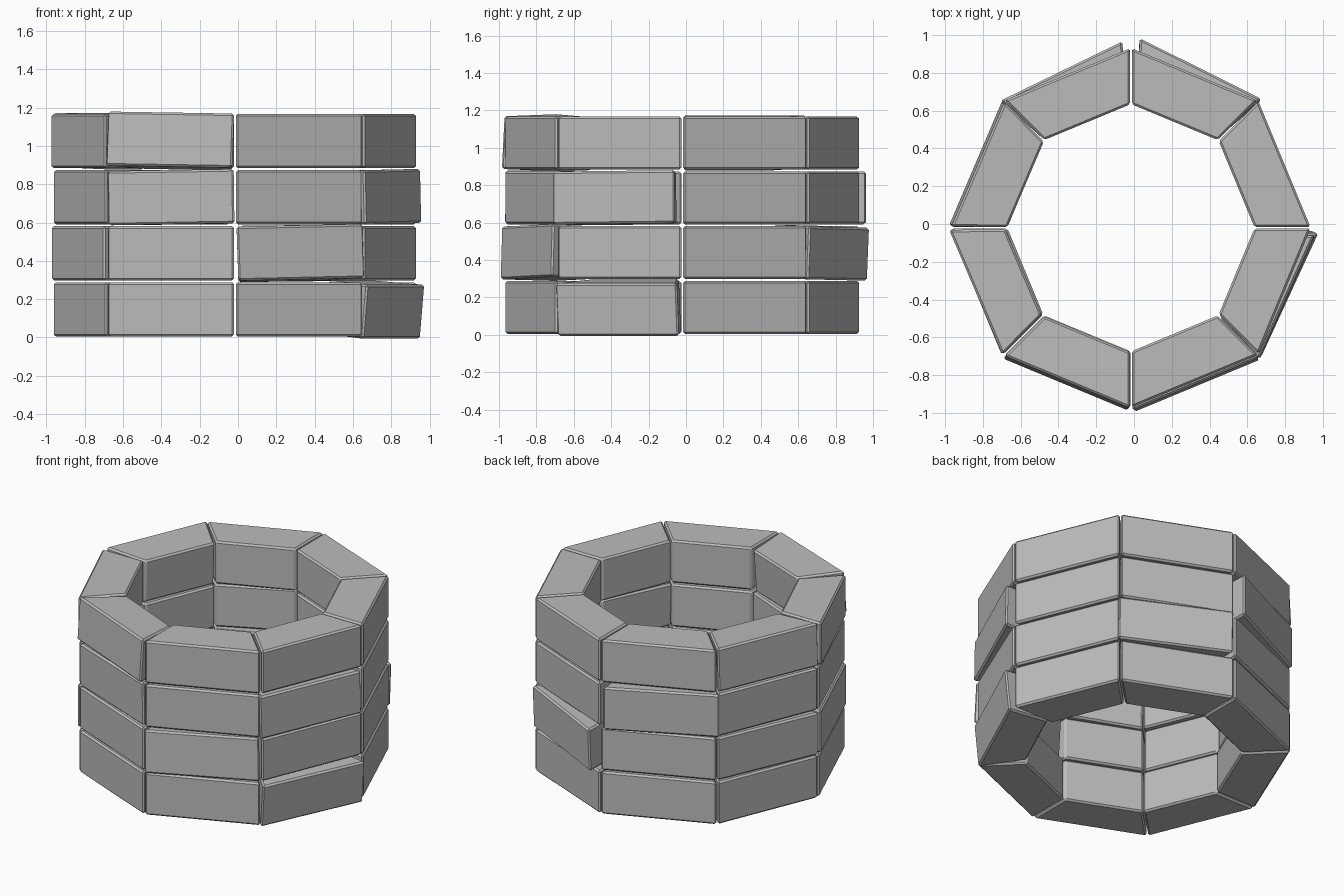
import bpy, bmesh, math
from mathutils import Matrix, Vector

if "Cube" in bpy.data.objects:
    bpy.data.objects.remove(bpy.data.objects["Cube"])

SIDES, LAYERS = 8, 4
OUTER, INNER = 0.952, 0.655
PITCH, HEIGHT, GAP = 0.293, 0.283, 0.005
CENTRE = Vector((-0.016, -0.02, 0.005))
HALF = math.pi / SIDES

stone = bpy.data.materials.new("stone grey")
stone.use_nodes = True
GREY = (0.5, 0.5, 0.5, 1)
stone.diffuse_color = GREY
stone.node_tree.nodes["Principled BSDF"].inputs["Base Color"].default_value = GREY

# Loose bricks, (layer, side): push out, slide along, yaw, lean out, roll
LOOSE = {
    (0, 7): (0.022, 0, -0.04, 0.09, 0),
    (2, 7): (0.025, -0.02, -0.03, -0.02, 0.01),
    (1, 1): (0.035, -0.01, -0.07, 0.04, -0.01),
    (2, 2): (0.028, 0.015, 0.06, 0, 0),
    (3, 5): (0.012, 0, 0, -0.06, -0.015),
    (2, 5): (0, 0, 0, 0, 0.015),
    (1, 6): (0.022, 0, 0, -0.04, 0.02),
    (1, 3): (0.005, 0, -0.02, 0, 0),
    (3, 3): (0.005, 0, -0.01, -0.05, 0),
    (1, 4): (0.01, 0, 0, 0, 0),
    (3, 4): (0.01, 0, 0.01, 0, 0),
}


def brick(layer, side):
    """Wedge-shaped brick: local x points outward, y along the ring."""
    bm = bmesh.new()
    bmesh.ops.create_cube(bm, size=1)
    mid = (OUTER + INNER) / 2 * math.cos(HALF)
    for v in bm.verts:
        r = OUTER if v.co.x > 0 else INNER
        half_width = r * math.sin(HALF) - GAP
        v.co = (r * math.cos(HALF) - mid,
                math.copysign(half_width, v.co.y), v.co.z * HEIGHT)
    bmesh.ops.bevel(bm, geom=bm.edges[:], offset=0.011, segments=1, affect='EDGES')
    me = bpy.data.meshes.new("brick")
    bm.to_mesh(me)
    bm.free()
    me.materials.append(stone)
    ob = bpy.data.objects.new(f"brick_row{layer + 1}_{side + 1}", me)
    bpy.context.collection.objects.link(ob)

    out, slide, yaw, lean, roll = LOOSE.get((layer, side), (0, 0, 0, 0, 0))
    place = Matrix.Translation(CENTRE + Vector((0, 0, layer * PITCH + HEIGHT / 2)))
    turn = Matrix.Rotation((2 * side + 1) * HALF, 4, 'Z')
    shift = Matrix.Translation((mid + out, slide, 0))
    tilt = (Matrix.Rotation(yaw, 4, 'Z') @ Matrix.Rotation(lean, 4, 'Y')
            @ Matrix.Rotation(roll, 4, 'X'))
    ob.matrix_world = place @ turn @ shift @ tilt


# Stacked rings of bricks
for layer in range(LAYERS):
    for side in range(SIDES):
        brick(layer, side)
